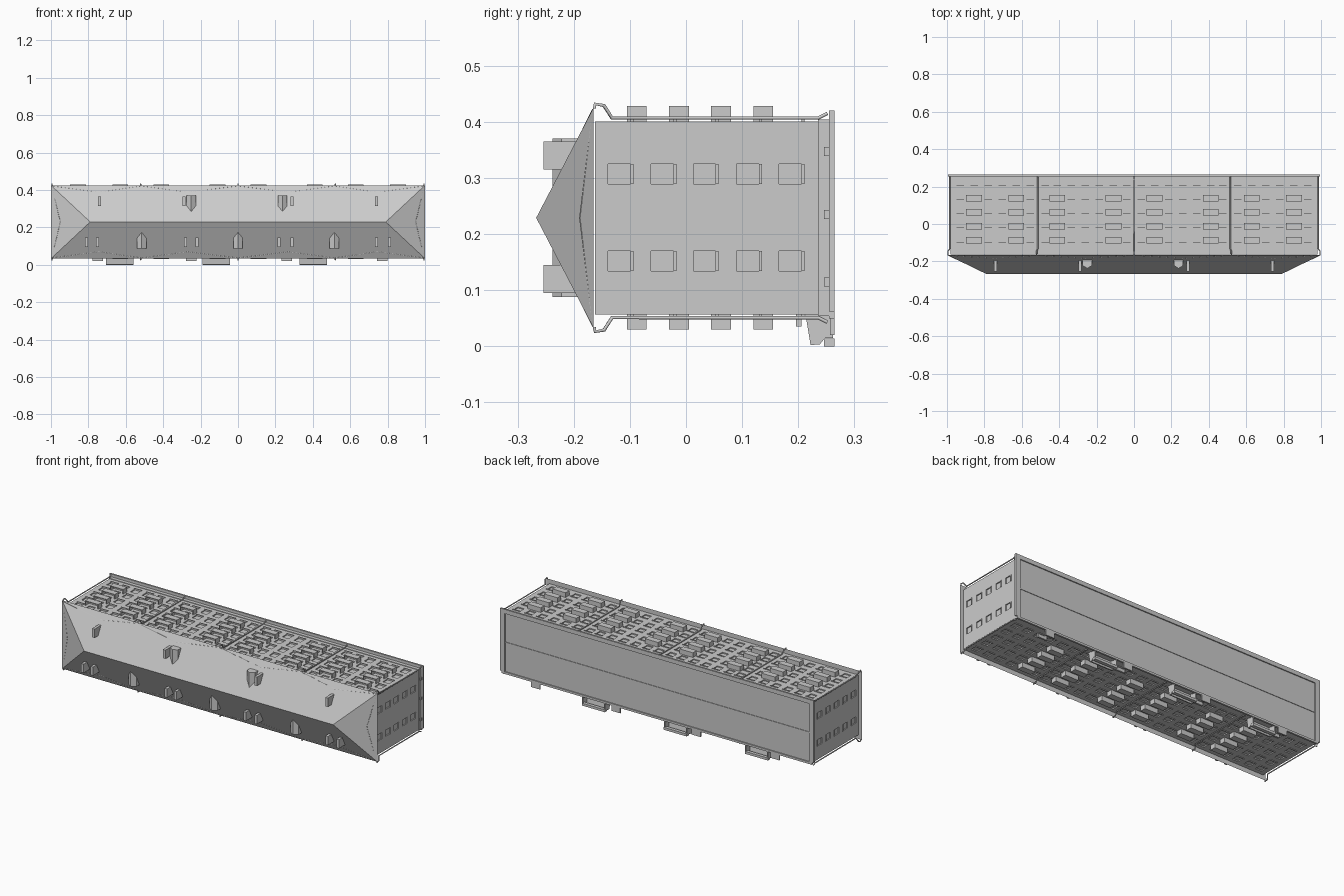
import bpy, bmesh

if "Cube" in bpy.data.objects:
    bpy.data.objects.remove(bpy.data.objects["Cube"])

ZC = 0.229                       # middle of the block in z
X, Z0, Z1 = 0.98, 0.057, 0.401   # wall planes
EAVE, RIDGE = -0.165, -0.267     # roof levels (the block's "up" is -y)
SECTIONS = (-0.985, -0.515, 0, 0.515, 0.985)


class Part:
    """Collects pieces of one named mesh object."""
    def __init__(self, name):
        self.name, self.bm = name, bmesh.new()

    def face(self, pts):
        self.bm.faces.new([self.bm.verts.new(p) for p in pts])

    def box(self, x0, x1, y0, y1, z0, z1):
        self.prism([(x0, y0, z0), (x1, y0, z0), (x1, y1, z0), (x0, y1, z0)], (0, 0, z1 - z0))

    def prism(self, pts, d):
        far = [tuple(a + b for a, b in zip(p, d)) for p in pts]
        self.face(pts)
        self.face(far[::-1])
        n = len(pts)
        for i in range(n):
            j = (i + 1) % n
            self.face([pts[i], far[i], far[j], pts[j]])

    def done(self):
        bmesh.ops.remove_doubles(self.bm, verts=self.bm.verts, dist=1e-5)
        bmesh.ops.recalc_face_normals(self.bm, faces=self.bm.faces)
        me = bpy.data.meshes.new(self.name)
        self.bm.to_mesh(me)
        self.bm.free()
        ob = bpy.data.objects.new(self.name, me)
        bpy.context.collection.objects.link(ob)


def tube(name, paths, radius):
    cu = bpy.data.curves.new(name, 'CURVE')
    cu.dimensions = '3D'
    cu.bevel_depth, cu.bevel_resolution, cu.use_fill_caps = radius, 1, True
    for pts in paths:
        sp = cu.splines.new('POLY')
        sp.points.add(len(pts) - 1)
        for p, co in zip(sp.points, pts):
            p.co = (*co, 1)
    bpy.context.collection.objects.link(bpy.data.objects.new(name, cu))


def wall(part, P, us, hu, vs, hv, urange, vrange, depth=0.006):
    """Flat wall with recessed windows; P maps (u, v, depth) to space."""
    ub = [urange[0]] + [u + s for u in us for s in (-hu, hu)] + [urange[1]]
    vb = [vrange[0]] + [v + s for v in vs for s in (-hv, hv)] + [vrange[1]]
    for i in range(len(ub) - 1):
        for j in range(len(vb) - 1):
            c = [(ub[i], vb[j]), (ub[i + 1], vb[j]), (ub[i + 1], vb[j + 1]), (ub[i], vb[j + 1])]
            inset = depth if i % 2 and j % 2 else 0
            part.face([P(u, v, inset) for u, v in c])
            if inset:
                for a, b in zip(c, c[1:] + c[:1]):
                    part.face([P(*a, 0), P(*b, 0), P(*b, inset), P(*a, inset)])


def both_sides(z):
    """Mirror of z to the opposite long side."""
    return 2 * ZC - z


# walls with windows, and sills (no sill where a balcony sits)
ROWS = (-0.118, -0.041, 0.034, 0.111, 0.187)
HALF = (0.04, 0.11, 0.185, 0.26, 0.335, 0.41, 0.475, 0.555, 0.63, 0.705, 0.78, 0.855, 0.93)
BALC = {True: (0.11, 0.41, 0.63, 0.855), False: (0.11, 0.41, 0.63)}
COLS = sorted([-x for x in HALF] + list(HALF))
walls, sills = Part("walls"), Part("window_sills")
for top in (True, False):
    zf = Z1 if top else Z0
    s = 1 if top else -1
    wall(walls, lambda u, v, d: (u, v, zf - s * d), COLS, 0.02, ROWS, 0.021,
         (-X, X), (EAVE + 0.003, 0.235))
    for x in COLS:
        for y in ROWS:
            if abs(x) not in BALC[top] or y == ROWS[-1]:
                sills.box(x - 0.023, x + 0.023, y + 0.019, y + 0.024, zf - 0.004, zf + 0.004)
    wall(walls, lambda u, v, d: (s * (X - d), v, u), (0.152, 0.307), 0.0175, ROWS, 0.021,
         (Z0, Z1), (EAVE + 0.003, 0.235))
    for z in (0.152, 0.307):
        for y in ROWS:
            sills.box(s * X - 0.003, s * X + 0.003, y + 0.019, y + 0.024, z - 0.018, z + 0.018)
walls.done()
sills.done()

# plinth, back rim, ground apron and plinth vents
p = Part("plinth")
p.box(-X - 0.003, X + 0.003, 0.235, 0.259, Z0 - 0.003, Z1 + 0.003)
p.done()
p = Part("ground_rim")
p.box(-0.995, 0.995, 0.255, 0.265, 0.396, 0.42)
p.box(-0.985, 0.985, 0.255, 0.265, 0.05, 0.062)
p.box(-0.995, -0.965, 0.255, 0.265, 0.062, 0.396)
p.box(0.965, 0.995, 0.255, 0.265, 0.062, 0.396)
p.box(-0.965, 0.965, 0.257, 0.262, ZC - 0.003, ZC + 0.003)
p.done()
p = Part("plinth_vents")
for s in (-1, 1):
    for z in (0.115, 0.235, 0.347):
        p.box(s * 0.984 - 0.004, s * 0.984 + 0.004, 0.246, 0.255, z - 0.008, z + 0.008)
p.done()

# hipped roof
r = Part("hip_roof")
e = [(-1, EAVE, 0.033), (1, EAVE, 0.033), (1, EAVE, 0.425), (-1, EAVE, 0.425)]
a, b = (-0.79, RIDGE, ZC), (0.79, RIDGE, ZC)
r.face(e)
r.face([e[0], e[1], b, a])
r.face([e[2], e[3], a, b])
r.face([e[3], e[0], a])
r.face([e[1], e[2], b])
r.done()

# zigzag roof gutters
zx = (-0.995, -0.745, -0.515, -0.27, 0, 0.27, 0.515, 0.745, 0.995)
lines = []
for m in (lambda z: z, both_sides):
    lines.append([(x, EAVE - (0.018 if i % 2 else 0.001), m(0.388 if i % 2 else 0.422))
                  for i, x in enumerate(zx)])
for s in (-1, 1):
    lines.append([(s * 0.995, EAVE - 0.001, 0.42), (s * 0.95, EAVE - 0.024, ZC),
                  (s * 0.995, EAVE - 0.001, both_sides(0.42))])
tube("roof_gutters", lines, 0.0015)

# drainpipes
pipe = [(-0.163, 0.424), (-0.162, 0.432), (-0.146, 0.429), (-0.132, 0.407),
        (0.236, 0.407), (0.252, 0.415)]
tube("drainpipes", [[(x * (1.01 if y < -0.14 else 1), y, m(z)) for y, z in pipe]
                    for x in SECTIONS for m in (lambda z: z, both_sides)], 0.0035)

# gabled dormers
d = Part("dormers")
for xs, z, dz in (((-0.25, 0.238), 0.37, -0.11), ((-0.515, 0, 0.515), 0.0875, 0.11)):
    for x in xs:
        d.prism([(x - 0.025, -0.18, z), (x - 0.025, -0.222, z), (x, -0.238, z),
                 (x + 0.025, -0.222, z), (x + 0.025, -0.18, z)], (0, 0, dz))
d.done()

# chimneys
c = Part("chimneys")
for xs, z in (((-0.81, -0.75, -0.28, -0.22, 0.22, 0.29, 0.74, 0.81), 0.12),
              ((-0.74, -0.29, 0.29, 0.74), 0.34)):
    for x in xs:
        c.box(x - 0.008, x + 0.008, -0.254, -0.18, z - 0.025, z + 0.025)
c.done()

# open-topped balconies
bal = Part("balconies")
t = 0.004
for s, wz, xs in ((1, Z1, BALC[True]), (-1, Z0, BALC[False])):
    out = wz + s * 0.027
    for x in [k * v for v in xs for k in (-1, 1)]:
        for y in (-0.0875, -0.0125, 0.0625, 0.1375):
            x0, x1, y0, y1 = x - 0.042, x + 0.042, y - 0.0175, y + 0.0175
            bal.box(x0, x1, y1 - t, y1, wz, out)
            bal.box(x0, x1, y0, y1 - t, out - s * t, out)
            bal.box(x0, x0 + t, y0, y1 - t, wz, out - s * t)
            bal.box(x1 - t, x1, y0, y1 - t, wz, out - s * t)
bal.done()

# entrance porches: sloping canopy, side walls and step
po = Part("entrance_porches")
for x in (-0.632, -0.117, 0.403):
    po.prism([(x - 0.073, 0.213, 0.057), (x - 0.073, 0.222, 0.002),
              (x - 0.073, 0.229, 0.002), (x - 0.073, 0.220, 0.057)], (0.146, 0, 0))
    for k in (-0.073, 0.067):
        po.prism([(x + k, 0.216, 0.057), (x + k, 0.226, 0.003), (x + k, 0.238, 0.003),
                  (x + k, 0.248, 0.015), (x + k, 0.262, 0.015), (x + k, 0.262, 0.057)],
                 (0.006, 0, 0))
    po.box(x - 0.073, x + 0.073, 0.246, 0.265, 0, 0.014)
po.done()

# small door canopies and doorsteps at section centres
do = Part("small_canopies")
for x in (-0.75, -0.25, 0.26, 0.77):
    do.box(x - 0.028, x + 0.028, 0.196, 0.206, 0.035, 0.057)
    do.box(x - 0.028, x + 0.028, 0.257, 0.265, 0.02, 0.057)
do.done()
